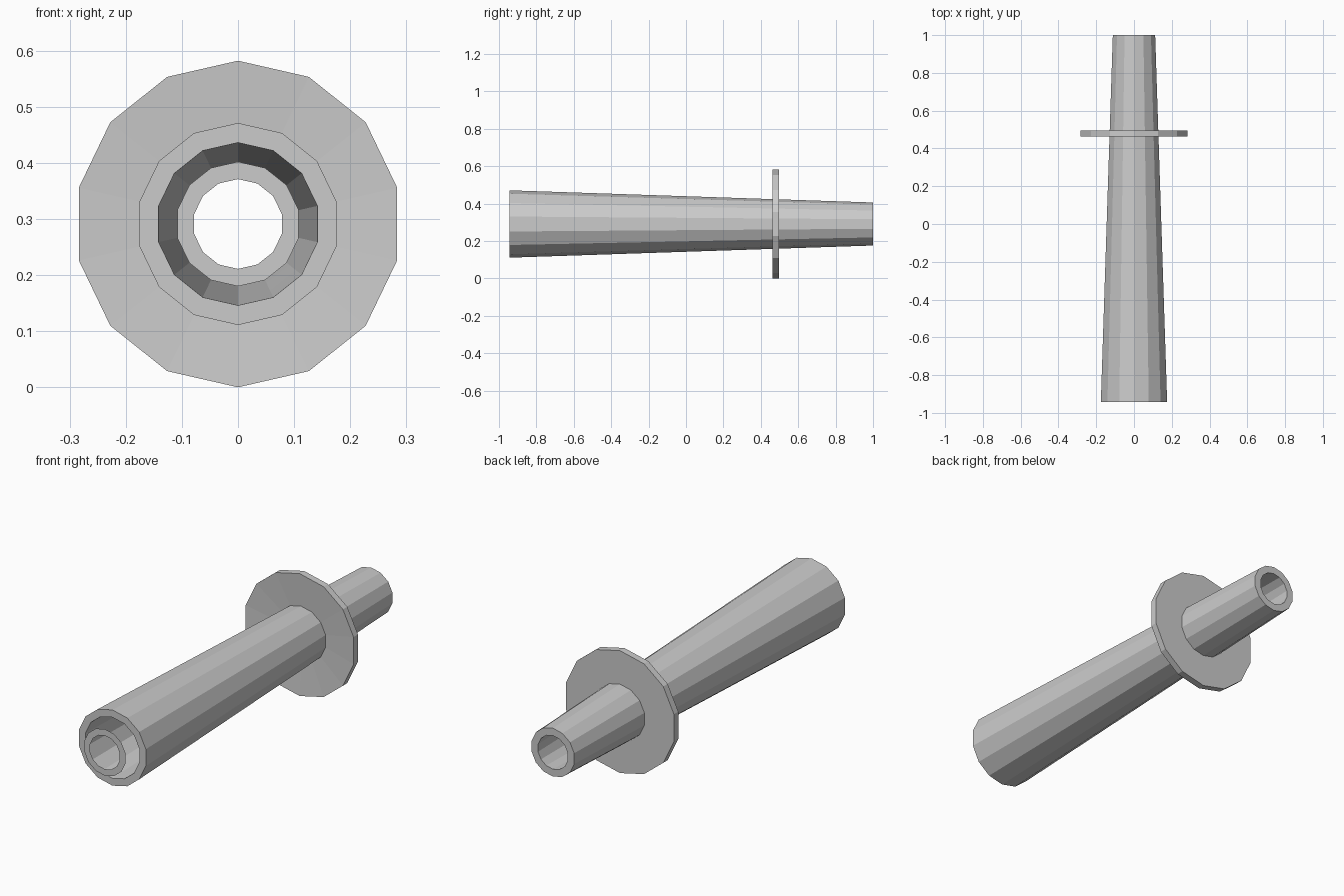
import bpy, bmesh, math

if "Cube" in bpy.data.objects:
    bpy.data.objects.remove(bpy.data.objects["Cube"])

SIDES = 14
CZ = 0.291


def lathe(name, profile, closed=True):
    """Spin (radius, y) points about the long axis, flat shaded."""
    bm = bmesh.new()
    rings = []
    for r, y in profile:
        rings.append([bm.verts.new((r * math.sin(2 * math.pi * i / SIDES), y,
                                    CZ + r * math.cos(2 * math.pi * i / SIDES)))
                      for i in range(SIDES)])
    count = len(rings) if closed else len(rings) - 1
    for k in range(count):
        a, b = rings[k], rings[(k + 1) % len(rings)]
        for i in range(SIDES):
            j = (i + 1) % SIDES
            bm.faces.new((a[i], a[j], b[j], b[i]))
    if closed:
        bmesh.ops.recalc_face_normals(bm, faces=bm.faces)
    mesh = bpy.data.meshes.new(name)
    bm.to_mesh(mesh)
    bm.free()
    obj = bpy.data.objects.new(name, mesh)
    bpy.context.collection.objects.link(obj)
    return obj


# Tapered hollow tube with a tapered bore
lathe("tapered_tube", [(0.18, -0.943), (0.115, 1.0), (0.08, 1.0),
                       (0.117, -0.14), (0.131, -0.53), (0.145, -0.943)])

# Collar disc, front face very slightly dished
lathe("collar_disc", [(0.291, 0.463), (0.291, 0.496), (0.118, 0.496), (0.118, 0.474)])

# Thin flat ring just ahead of the wide opening
lathe("front_ring", [(0.08, -1.0), (0.111, -1.0)], closed=False)
